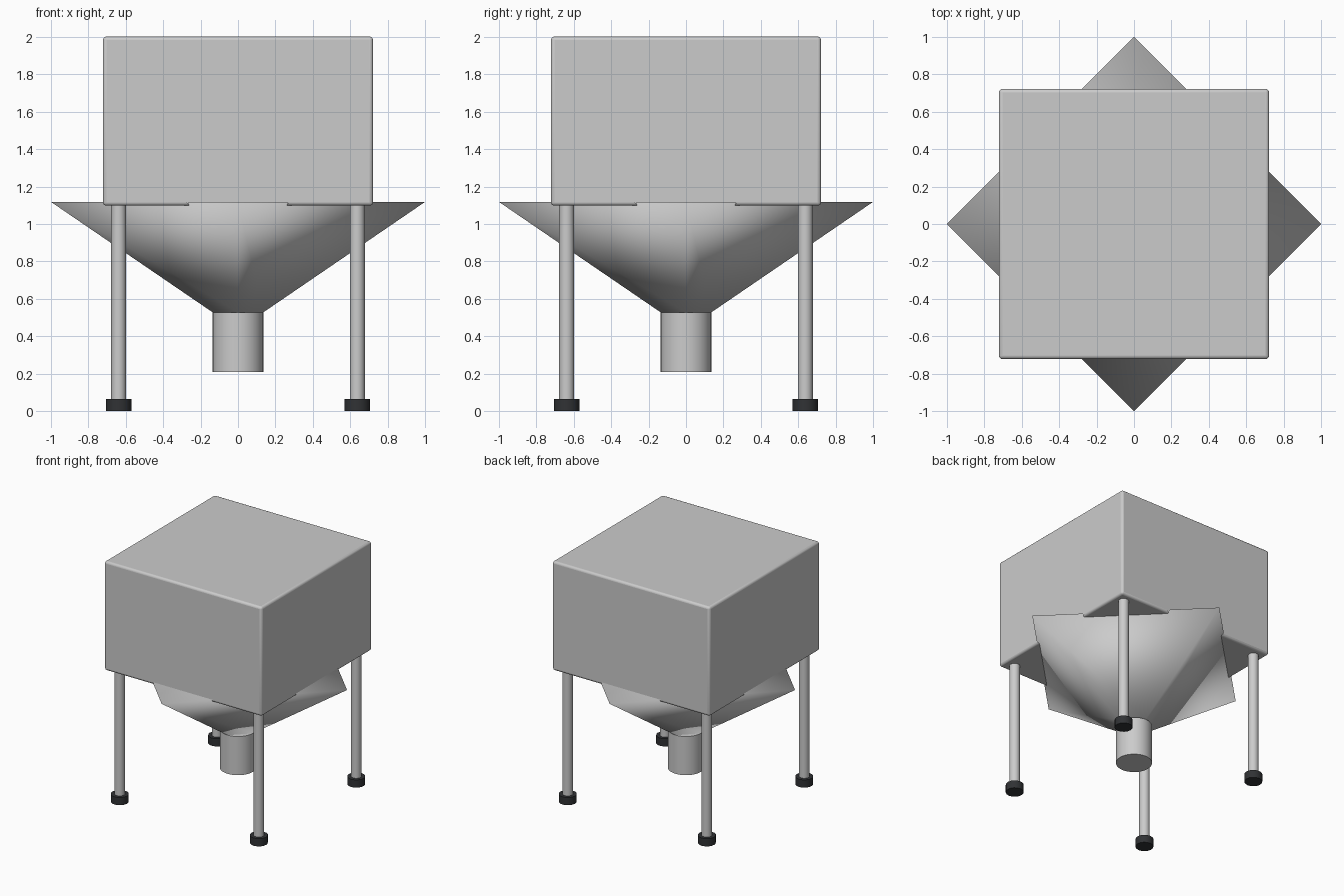
import bpy
from math import radians

if "Cube" in bpy.data.objects:
    bpy.data.objects.remove(bpy.data.objects["Cube"])


def finish(name, angle=None):
    ob = bpy.context.object
    ob.name = name
    if angle is None:
        bpy.ops.object.shade_smooth()
    else:
        bpy.ops.object.shade_smooth_by_angle(angle=radians(angle))
    return ob


def cylinder(name, x, y, z0, z1, r, sides):
    bpy.ops.mesh.primitive_cylinder_add(vertices=sides, radius=r, depth=z1 - z0,
                                        location=(x, y, (z0 + z1) / 2))
    return finish(name, 40)


rubber = bpy.data.materials.new("dark_rubber")
rubber.diffuse_color = (0.03, 0.032, 0.035, 1)
rubber.use_nodes = True
rubber.node_tree.nodes["Principled BSDF"].inputs["Base Color"].default_value = rubber.diffuse_color

# Bin body with slightly rounded edges
bpy.ops.mesh.primitive_cube_add(size=1, location=(0, 0, 1.55))
body = bpy.context.object
body.scale = (1.444, 1.444, 0.904)
bpy.ops.object.transform_apply(location=False, rotation=False, scale=True)
bevel = body.modifiers.new("rounded_edges", 'BEVEL')
bevel.width = 0.018
bevel.segments = 3
finish("bin_body", 40)

# Four-sided, smooth-shaded hopper with its corners on the axes
bpy.ops.mesh.primitive_cone_add(vertices=4, radius1=0.136, radius2=1.0, depth=0.59,
                                location=(0, 0, 0.823))
finish("hopper")

# Outlet spout
cylinder("outlet_spout", 0, 0, 0.208, 0.528, 0.136, 32)

# Legs and feet at the four corners
for sx, side in ((-1, "left"), (1, "right")):
    for sy, end in ((-1, "front"), (1, "back")):
        x, y = sx * 0.638, sy * 0.638
        cylinder(f"{end}_{side}_leg", x, y, 0.03, 1.12, 0.04, 16)
        foot = cylinder(f"{end}_{side}_foot", x, y, 0, 0.064, 0.068, 16)
        foot.data.materials.append(rubber)
